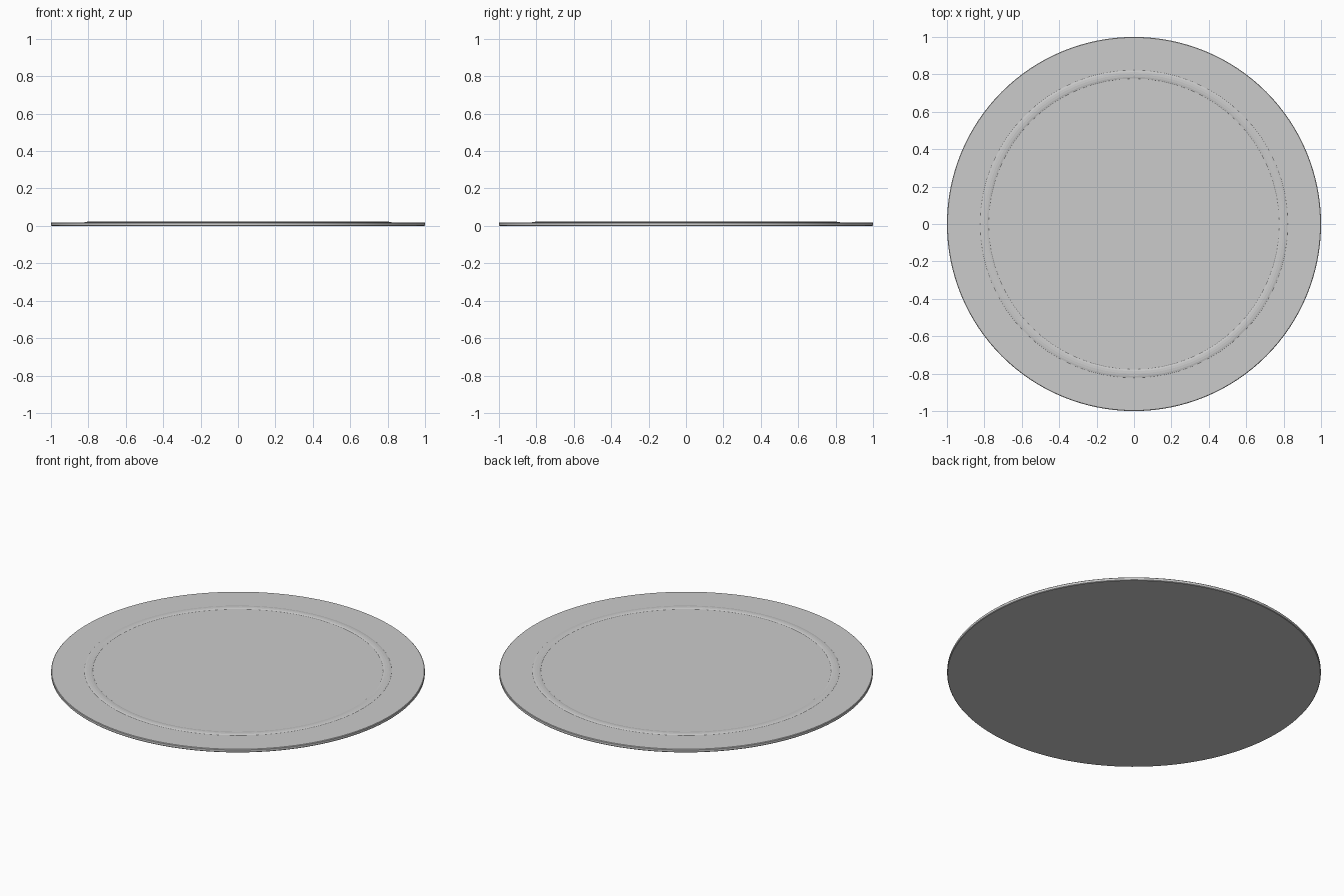
import bpy, math

if "Cube" in bpy.data.objects:
    bpy.data.objects.remove(bpy.data.objects["Cube"])

def lathe(name, profile, segments, closed):
    """Revolve an (r, z) profile around z."""
    verts, faces = [], []
    n = len(profile)
    for i in range(segments):
        a = 2 * math.pi * i / segments
        verts += [(r * math.cos(a), r * math.sin(a), z) for r, z in profile]
    for i in range(segments):
        j = (i + 1) % segments
        for k in range(n if closed else n - 1):
            m = (k + 1) % n
            faces.append((i * n + k, j * n + k, j * n + m, i * n + m))
    if not closed:
        faces.append([i * n for i in reversed(range(segments))])
        faces.append([i * n + n - 1 for i in range(segments)])
    mesh = bpy.data.meshes.new(name)
    mesh.from_pydata(verts, [], faces)
    obj = bpy.data.objects.new(name, mesh)
    bpy.context.collection.objects.link(obj)
    return obj

# Thin plate with slightly softened rim
T = 0.019
plate = lathe("plate_disc", [(0.997, 0), (1, 0.003), (1, T - 0.003), (0.997, T)], 128, False)
bpy.context.view_layer.objects.active = plate
plate.select_set(True)
bpy.ops.object.shade_smooth_by_angle(angle=math.radians(30))

# Low raised faceted ring, flattened round section sunk in the plate
section = [(0.8 + 0.025 * math.cos(2 * math.pi * k / 12),
            0.0165 + 0.006 * math.sin(2 * math.pi * k / 12)) for k in range(12)]
lathe("raised_ring", section, 64, True)
